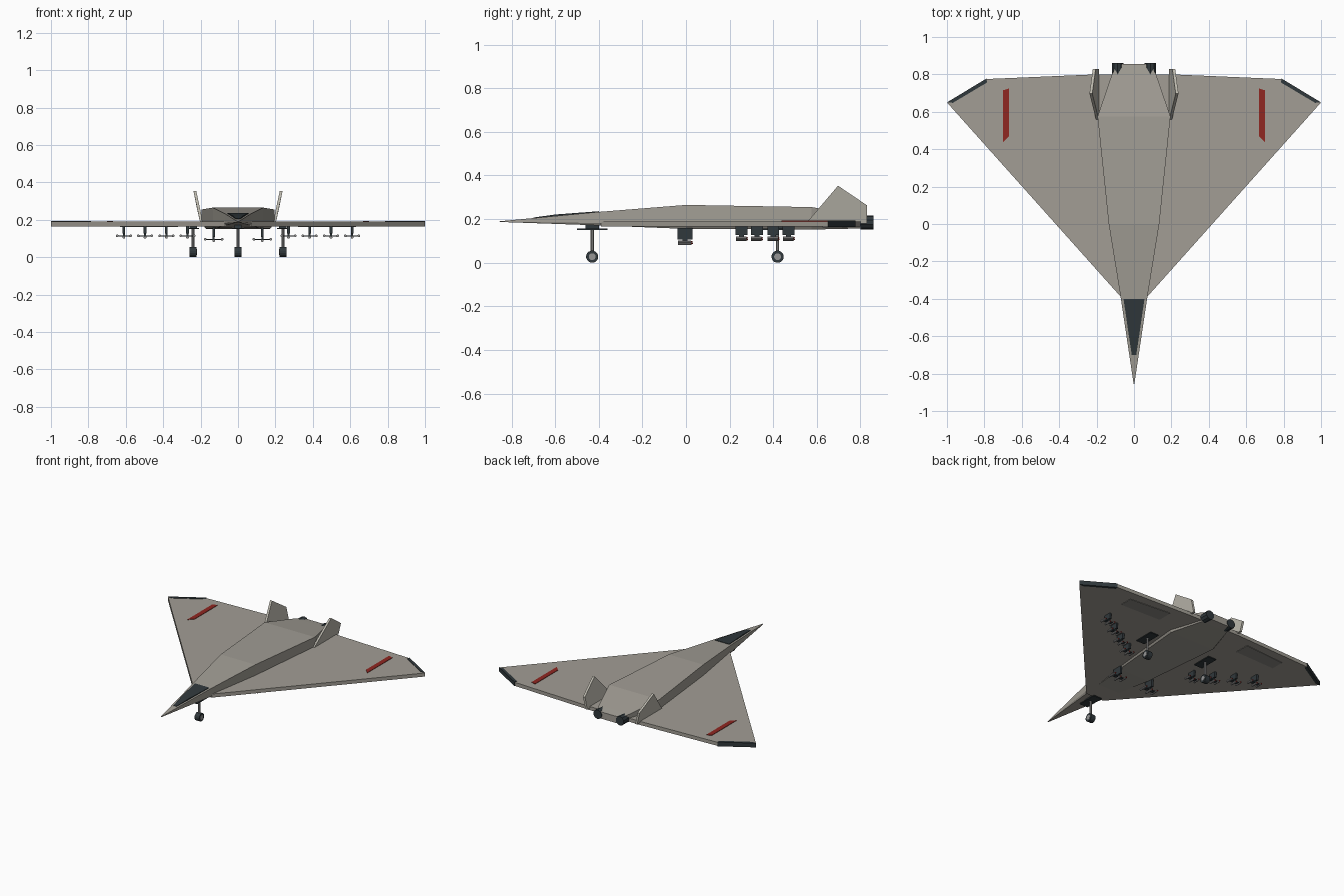
import bpy, bmesh, math
from mathutils import Vector

if "Cube" in bpy.data.objects:
    bpy.data.objects.remove(bpy.data.objects["Cube"])


def material(name, r, g, b):
    m = bpy.data.materials.new(name)
    m.diffuse_color = (r, g, b, 1)
    m.use_nodes = True
    m.node_tree.nodes["Principled BSDF"].inputs["Base Color"].default_value = m.diffuse_color
    return m


HULL = material("hull_grey", 0.36, 0.34, 0.30)
FIN = material("fin_grey", 0.50, 0.48, 0.42)
DARK = material("dark", 0.03, 0.04, 0.045)
PANEL = material("panel_grey", 0.26, 0.25, 0.23)
METAL = material("metal", 0.3, 0.3, 0.3)
RED = material("red", 0.28, 0.02, 0.015)


def loft(name, rings, mat):
    """Skin a list of equal-length rings and cap both ends."""
    bm = bmesh.new()
    vs = [[bm.verts.new(p) for p in r] for r in rings]
    n = len(rings[0])
    for a, b in zip(vs, vs[1:]):
        for i in range(n):
            bm.faces.new((a[i], a[(i + 1) % n], b[(i + 1) % n], b[i]))
    bm.faces.new(vs[0])
    bm.faces.new(vs[-1])
    bmesh.ops.recalc_face_normals(bm, faces=bm.faces)
    me = bpy.data.meshes.new(name)
    bm.to_mesh(me)
    bm.free()
    me.materials.append(mat)
    ob = bpy.data.objects.new(name, me)
    bpy.context.collection.objects.link(ob)
    return ob


def slab(name, outline, z0, z1, mat, sx=1):
    return loft(name, [[(x * sx, y, z) for x, y in outline] for z in (z0, z1)], mat)


def box(name, x, y, z, mat):
    return slab(name, [(x[0], y[0]), (x[1], y[0]), (x[1], y[1]), (x[0], y[1])], *z, mat)


def rod(name, p, q, r, mat, sides=10, r2=None):
    p, q = Vector(p), Vector(q)
    rot = (q - p).to_track_quat('Z', 'Y')
    rings = []
    for c, rad in ((p, r), (q, r if r2 is None else r2)):
        rings.append([c + rot @ Vector((rad * math.cos(a), rad * math.sin(a), 0))
                      for a in [2 * math.pi * (i + 0.5) / sides for i in range(sides)]])
    return loft(name, rings, mat)


# Delta wing
half = [(0.07, -0.39), (1, 0.65), (0.79, 0.775), (0.2, 0.80)]
slab("wing", half + [(-x, y) for x, y in reversed(half)], 0.165, 0.19, HULL)

# Fuselage: y, half width, bottom z, top z
stations = [(-0.855, 0.002, 0.187, 0.190), (-0.4, 0.07, 0.171, 0.233), (0, 0.135, 0.155, 0.265),
            (0.575, 0.195, 0.152, 0.255), (0.80, 0.118, 0.157, 0.217), (0.855, 0.09, 0.16, 0.207)]
loft("fuselage", [[(-w * 0.88, y, b), (w * 0.88, y, b), (w, y, 0.182), (w, y, t), (-w, y, t), (-w, y, 0.182)]
                  if y > -0.8 else
                  [(-w, y, b), (w, y, b), (w, y, 0.188), (w, y, t), (-w, y, t), (-w, y, 0.188)]
                  for y, w, b, t in stations], HULL)

# Canopy
loft("canopy", [[(-w, y, z - 0.02), (w, y, z - 0.02), (w, y, z), (-w, y, z)]
                for y, w, z in [(-0.7, 0.012, 0.207), (-0.6, 0.027, 0.221), (-0.4, 0.056, 0.236)]], DARK)


def landing_gear(name, x, y):
    box(name + "_door", (x - 0.032, x + 0.032), (y - 0.07, y + 0.07), (0.15, 0.156), DARK)
    box(name + "_bay", (x - 0.02, x + 0.02), (y - 0.03, y + 0.03), (0.155, 0.172), DARK)
    rod(name + "_strut", (x, y, 0.03), (x, y, 0.156), 0.008, METAL, 8)
    rod(name + "_wheel", (x - 0.018, y, 0.0275), (x + 0.018, y, 0.0275), 0.028, DARK, 16)
    rod(name + "_hub", (x - 0.0195, y, 0.0275), (x + 0.0195, y, 0.0275), 0.016, METAL, 12)


def weapon_rack(name, x, y, top, k):
    """Pylon, cross bar and three small missiles."""
    bot = top - 0.042 * k
    box(name + "_pylon", (x - 0.007, x + 0.007), (y - 0.027 * k, y + 0.027 * k), (bot, top), DARK)
    box(name + "_bar", (x - 0.036 * k, x + 0.036 * k), (y - 0.012, y + 0.012),
        (bot - 0.015, bot - 0.009), DARK)
    box(name + "_stem", (x - 0.005, x + 0.005), (y - 0.012, y + 0.012), (bot - 0.018, bot), DARK)
    for i in (-1, 0, 1):
        mx, mz = x + i * 0.036 * k, bot - 0.012 - (0.008 if i == 0 else 0)
        rod(f"{name}_missile_{i + 2}", (mx, y - 0.026 * k, mz), (mx, y + 0.022 * k, mz), 0.0075, METAL, 8)
        rod(f"{name}_missile_tip_{i + 2}", (mx, y + 0.02 * k, mz), (mx, y + 0.029 * k, mz),
            0.006, RED, 8, 0.002)


landing_gear("nose_gear", 0, -0.43)
for s, side in ((1, "right"), (-1, "left")):
    # Wing tip edge, red stripe and underside flap
    slab(side + "_wing_tip", [(1.0, 0.65), (0.79, 0.777), (0.785, 0.757), (0.968, 0.648)], 0.163, 0.193, DARK, s)
    slab(side + "_stripe", [(0.667, 0.47), (0.70, 0.437), (0.70, 0.715), (0.667, 0.725)][::1],
         0.185, 0.193, RED, s)
    slab(side + "_flap", [(0.32, 0.635), (0.63, 0.625), (0.63, 0.715), (0.32, 0.74)], 0.162, 0.17, PANEL, s)
    # Canted tail fin: x, y, z profile given a small thickness
    fin = [(0.195, 0.55, 0.18), (0.232, 0.697, 0.353), (0.214, 0.83, 0.263), (0.195, 0.83, 0.18)]
    loft(side + "_fin", [[(s * (x + t), y, z) for x, y, z in fin] for t in (-0.009, 0.006)], FIN)
    # Engine nozzle
    rod(side + "_nozzle", (s * 0.087, 0.80, 0.185), (s * 0.087, 0.86, 0.185), 0.032, DARK, 10)
    landing_gear(side + "_main_gear", s * 0.24, 0.42)
    # Weapons
    weapon_rack(side + "_inner_rack", s * 0.13, -0.005, 0.16, 1.25)
    for i, (x, y) in enumerate([(0.27, 0.255), (0.383, 0.325), (0.497, 0.40), (0.61, 0.47)]):
        weapon_rack(f"{side}_rack_{i + 1}", s * x, y, 0.168, 1.0)
